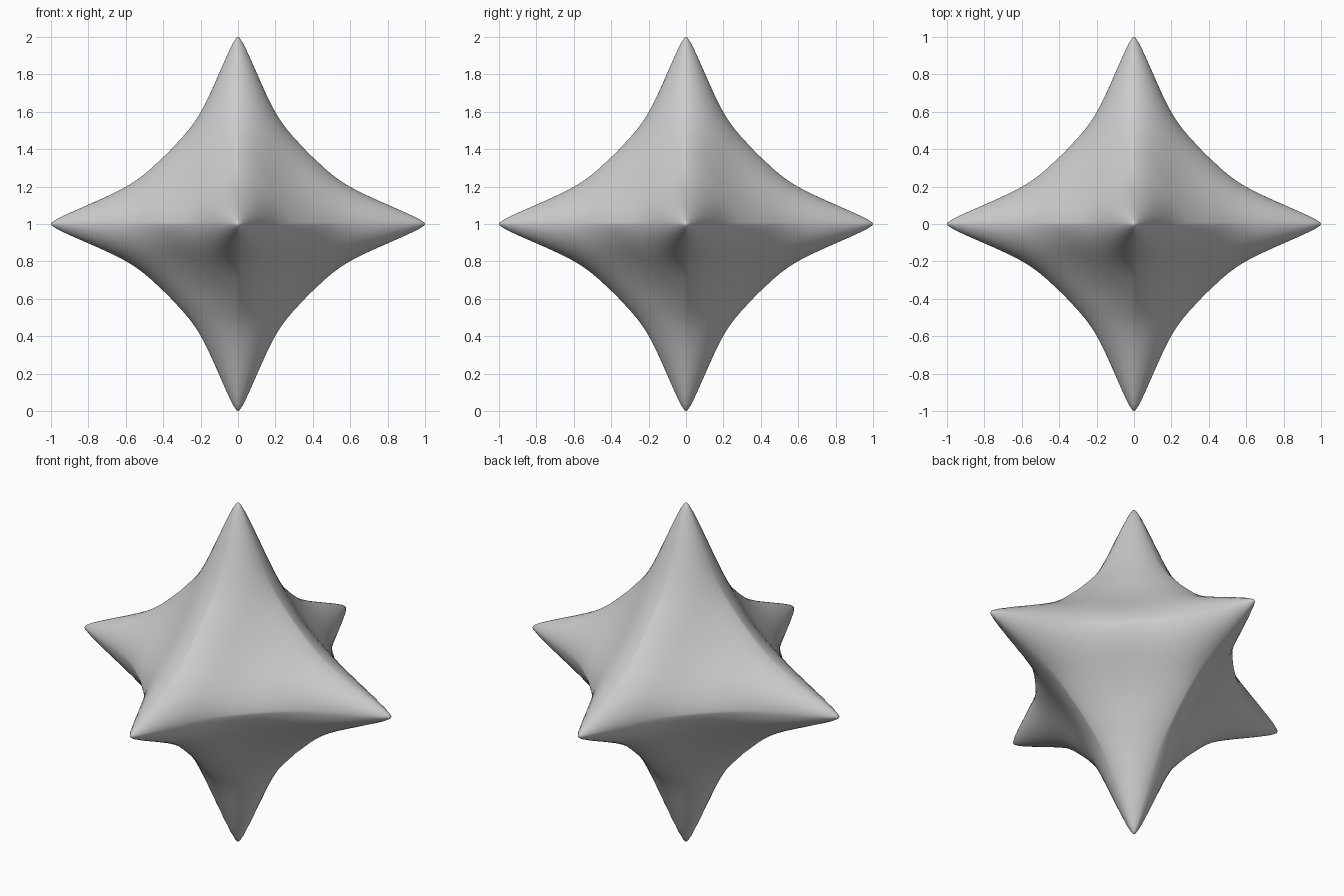
import bpy, bmesh, math
from mathutils import Vector, Matrix

if "Cube" in bpy.data.objects:
    bpy.data.objects.remove(bpy.data.objects["Cube"])

HALF = 12          # grid steps from a tip to the middle of a ridge
WARP = 1.8         # packs the grid towards the tips


def radius(n):
    """Distance of the surface from the centre along unit direction n."""
    x, y, z = (abs(c) for c in n)
    ang = min(45.0, math.degrees(math.acos(min(1.0, max(x, y, z)))))
    # spike with a slightly blunted tip, fading out on the ridge middle
    d = math.sqrt(ang * ang + 1) - 1
    spike = math.exp(-d / 12.7) * (1 - (ang / 45) ** 2) ** 1.1
    # flatten the eight faces between the ridges
    flat = 1 - 0.148 * (5.196 * x * y * z) ** 1.3
    return (0.534 + 0.466 * spike) * flat


def warp(i):
    u = i / HALF
    return math.tan(math.copysign(abs(u) ** WARP, u) * math.pi / 4)


# One spiked side, turned to all six directions
bm = bmesh.new()
turns = [Matrix.Rotation(math.pi / 2 * k, 3, 'X') for k in range(4)]
turns += [Matrix.Rotation(s * math.pi / 2, 3, 'Y') for s in (1, -1)]
steps = range(-HALF, HALF + 1)
for turn in turns:
    grid = []
    for i in steps:
        row = []
        for j in steps:
            n = turn @ Vector((warp(i), warp(j), 1)).normalized()
            row.append(bm.verts.new(n * radius(n) + Vector((0, 0, 1))))
        grid.append(row)
    for i in range(2 * HALF):
        for j in range(2 * HALF):
            bm.faces.new((grid[i][j], grid[i + 1][j],
                          grid[i + 1][j + 1], grid[i][j + 1]))
bmesh.ops.remove_doubles(bm, verts=bm.verts, dist=0.0005)
bmesh.ops.recalc_face_normals(bm, faces=bm.faces)
for f in bm.faces:
    f.smooth = True

mesh = bpy.data.meshes.new("six_pointed_star")
bm.to_mesh(mesh)
bm.free()
star = bpy.data.objects.new("six_pointed_star", mesh)
bpy.context.collection.objects.link(star)

# Plain grey
grey = bpy.data.materials.new("light_grey")
grey.diffuse_color = (0.6, 0.6, 0.6, 1)
grey.use_nodes = True
grey.node_tree.nodes["Principled BSDF"].inputs["Base Color"].default_value = grey.diffuse_color
mesh.materials.append(grey)
